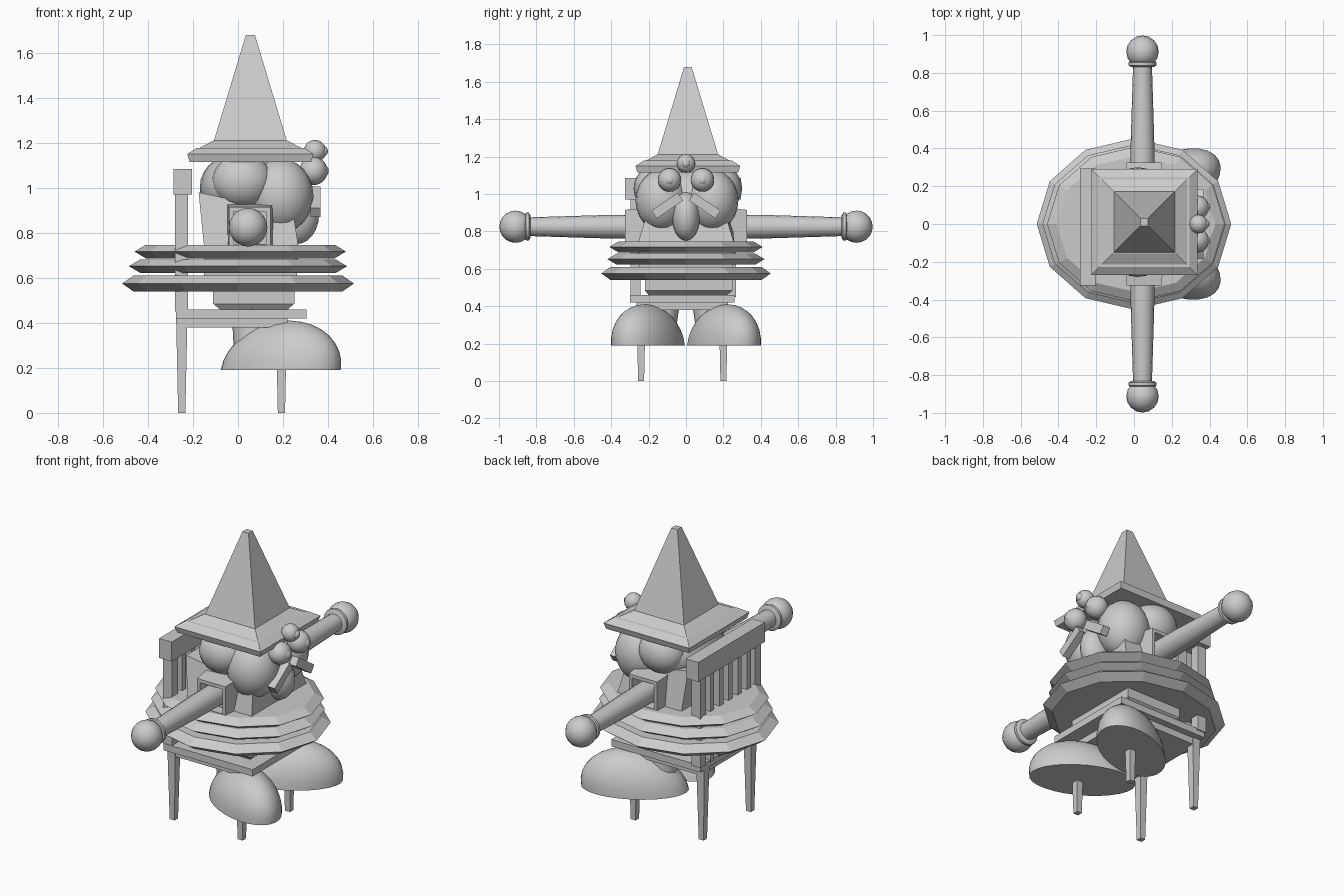
import bpy, bmesh, math
from mathutils import Vector, Matrix

if "Cube" in bpy.data.objects:
    bpy.data.objects.remove(bpy.data.objects["Cube"])

grey = bpy.data.materials.new("plain grey")
grey.diffuse_color = (0.6, 0.6, 0.6, 1)
grey.use_nodes = True
grey.node_tree.nodes["Principled BSDF"].inputs["Base Color"].default_value = grey.diffuse_color


def finish(name, bm, smooth=False):
    bmesh.ops.recalc_face_normals(bm, faces=bm.faces)
    me = bpy.data.meshes.new(name)
    bm.to_mesh(me)
    bm.free()
    me.materials.append(grey)
    ob = bpy.data.objects.new(name, me)
    bpy.context.collection.objects.link(ob)
    if smooth:
        bpy.ops.object.select_all(action='DESELECT')
        ob.select_set(True)
        bpy.context.view_layer.objects.active = ob
        bpy.ops.object.shade_smooth_by_angle(angle=math.radians(35))
    return ob


def loft(name, rings, smooth=False):
    """Skin a list of equal-length point rings and cap both ends."""
    bm = bmesh.new()
    vs = [[bm.verts.new(p) for p in r] for r in rings]
    n = len(vs[0])
    for a, b in zip(vs, vs[1:]):
        for i in range(n):
            j = (i + 1) % n
            bm.faces.new((a[i], a[j], b[j], b[i]))
    bm.faces.new(vs[0])
    bm.faces.new(vs[-1])
    return finish(name, bm, smooth)


def rect(x0, x1, y0, y1, z):
    return [(x0, y0, z), (x1, y0, z), (x1, y1, z), (x0, y1, z)]


def box(name, x0, x1, y0, y1, z0, z1):
    return loft(name, [rect(x0, x1, y0, y1, z0), rect(x0, x1, y0, y1, z1)])


def square(cx, cy, h, z):
    return rect(cx - h, cx + h, cy - h, cy + h, z)


def oval(cx, cy, rx, ry, z, n=12):
    return [(cx + rx * math.cos(2 * math.pi * i / n),
             cy + ry * math.sin(2 * math.pi * i / n), z) for i in range(n)]


def ball(name, c, r, u=20, v=12):
    bm = bmesh.new()
    bmesh.ops.create_uvsphere(bm, u_segments=u, v_segments=v, radius=1,
                              matrix=Matrix.Translation(c) @ Matrix.Diagonal((*r, 1)))
    return finish(name, bm, True)


def tube(name, axis_pts, n=16):
    """Round part along y from (y, radius) pairs, centred on the arm axis."""
    rings = [[(0.045 + r * math.cos(2 * math.pi * i / n), y,
               0.825 + r * math.sin(2 * math.pi * i / n)) for i in range(n)]
             for y, r in axis_pts]
    return loft(name, rings, True)


# Pointed hat and stepped brim
HX, HY = 0.055, 0.01
loft("hat_point", [square(HX, HY, 0.165, 1.2), square(HX, HY, 0.02, 1.68)])
loft("hat_brim", [square(HX, HY, 0.27, 1.115), square(HX, HY, 0.28, 1.15),
                  square(HX, HY, 0.238, 1.178), square(HX, HY, 0.225, 1.178),
                  square(HX, HY, 0.165, 1.21)])

# Head, hair and beard
ball("head", (0.08, 0.01, 0.97), (0.2, 0.23, 0.17))
ball("back_hair", (-0.04, 0.01, 1.0), (0.13, 0.24, 0.14))
ball("beard", (0.26, 0, 0.88), (0.1, 0.075, 0.13))
for s, side in ((-1, "right"), (1, "left")):
    ball(side + "_cheek", (0.19, s * 0.135 + 0.005, 0.965), (0.145, 0.14, 0.165))
    ball(side + "_side_hair", (0.02, s * 0.18 + 0.01, 1.03), (0.135, 0.11, 0.12))

    # Eyes with raised pupils
    ball(side + "_eye", (0.335, s * 0.088, 1.075), (0.063, 0.063, 0.063))
    ball(side + "_pupil", (0.375, s * 0.088, 1.075), (0.028, 0.03, 0.03), 12, 8)

    # Moustache bar sloping down and outward
    bm = bmesh.new()
    bmesh.ops.create_cube(bm, size=1, matrix=Matrix.Translation((0.345, s * 0.1, 0.938))
                          @ Matrix.Rotation(-s * math.radians(34), 4, 'X')
                          @ Matrix.Diagonal((0.045, 0.17, 0.05, 1)))
    finish(side + "_moustache", bm)

    # Square sleeve opening, arm, cuff and hand
    def sleeve_ring(x0, x1, z0, z1, y):
        return [(x0, s * y, z0), (x1, s * y, z0), (x1, s * y, z1), (x0, s * y, z1)]
    loft(side + "_sleeve", [sleeve_ring(-0.05, 0.16, 0.73, 0.93, 0.18),
                            sleeve_ring(-0.04, 0.145, 0.735, 0.915, 0.325),
                            sleeve_ring(-0.02, 0.125, 0.75, 0.895, 0.325),
                            sleeve_ring(-0.02, 0.125, 0.75, 0.895, 0.26)])
    tube(side + "_arm", [(s * 0.2, 0.065), (s * 0.45, 0.062), (s * 0.84, 0.05)])
    tube(side + "_cuff", [(s * 0.832, 0.06), (s * 0.84, 0.075),
                          (s * 0.855, 0.075), (s * 0.863, 0.06)])
    ball(side + "_hand", (0.045, s * 0.912, 0.825), (0.086, 0.086, 0.086), 16, 10)

    # Trouser leg through the seat
    loft(side + "_leg", [oval(0.07, s * 0.13, 0.09, 0.08, 0.3, 12),
                         oval(0.06, s * 0.11, 0.09, 0.09, 0.5, 12)], True)

    # Domed boot with flat sole, toe turned outward
    turn = Matrix.Rotation(s * math.radians(28), 3, 'Z')
    rings = []
    for k in range(9):
        t = math.radians(88) * k / 8
        ring = oval(0.04 * math.sin(t), 0, 0.29 * math.cos(t), 0.162 * math.cos(t),
                    0.22 * math.sin(t), 28)
        rings.append([turn @ Vector(p) + Vector((0.19, s * 0.203, 0.19)) for p in ring])
    loft(side + "_boot", rings, True)

# Jacket with a collar that rises toward the back
loft("jacket", [rect(-0.15, 0.26, -0.25, 0.25, 0.58), rect(-0.15, 0.27, -0.26, 0.26, 0.73),
                [(-0.175, -0.23, 0.98), (0.245, -0.21, 0.89),
                 (0.245, 0.21, 0.89), (-0.175, 0.23, 0.98)]])
loft("hips", [rect(-0.08, 0.22, -0.2, 0.22, 0.46), rect(-0.11, 0.25, -0.22, 0.25, 0.485),
              rect(-0.11, 0.25, -0.22, 0.25, 0.54), rect(-0.14, 0.25, -0.24, 0.25, 0.6)])

# Three stacked float rings with bevelled rims
for i, (cx, rx, ry, z, h) in enumerate(((0.0, 0.515, 0.453, 0.575, 0.035),
                                        (0.0, 0.485, 0.42, 0.652, 0.03),
                                        (0.01, 0.47, 0.41, 0.717, 0.03))):
    b = 0.05
    loft(f"float_ring_{i + 1}", [oval(cx, 0, rx - b, ry - b, z - h),
                                 oval(cx, 0, rx, ry, z),
                                 oval(cx, 0, rx - b, ry - b, z + h)])

# Chair seat and apron
box("seat", -0.275, 0.305, -0.3, 0.26, 0.42, 0.46)
box("seat_apron", -0.25, 0.22, -0.26, 0.22, 0.38, 0.42)

# Tapered chair legs
for x, xn in ((-0.25, "back"), (0.193, "front")):
    for y, yn in ((-0.24, "right"), (0.2, "left")):
        loft(f"{xn}_{yn}_chair_leg", [square(x, y, 0.016, 0), square(x, y, 0.025, 0.42)])

# Chair back: posts, slats and top rail
box("top_rail", -0.287, -0.205, -0.325, 0.295, 0.97, 1.085)
for i in range(7):
    y = -0.27 + i * 0.085
    w = 0.027 if i in (0, 6) else 0.018
    box(f"back_slat_{i + 1}", -0.28, -0.222, y - w, y + w, 0.45, 0.98)

# Round nose high between the eyes
ball("nose", (0.342, 0, 1.163), (0.05, 0.05, 0.05), 16, 10)
ball("nose_tip", (0.378, 0, 1.163), (0.022, 0.024, 0.024), 12, 8)
